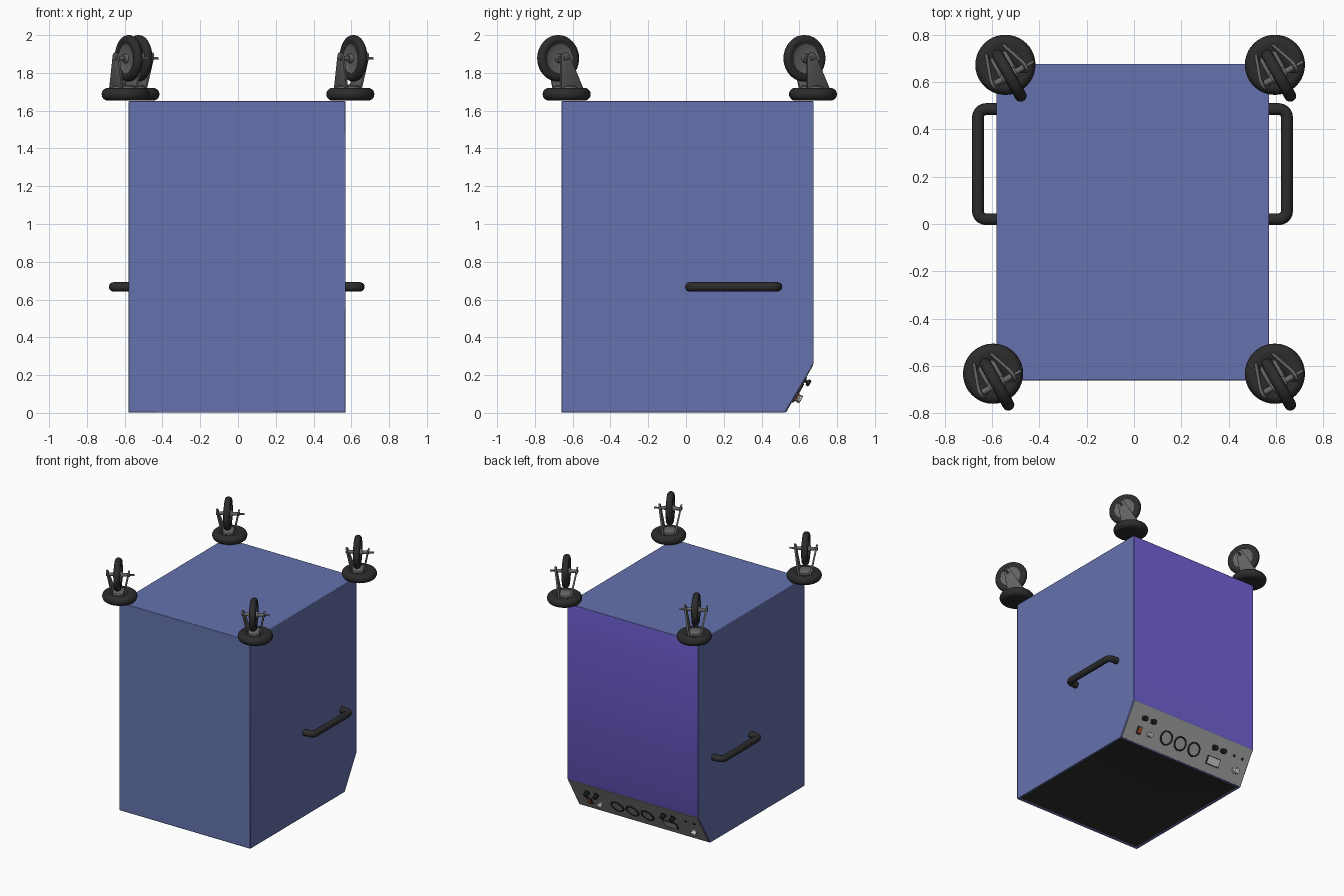
import bpy, bmesh, math
from mathutils import Matrix, Vector

if "Cube" in bpy.data.objects:
    bpy.data.objects.remove(bpy.data.objects["Cube"])


def material(name, rgb):
    m = bpy.data.materials.new(name)
    m.diffuse_color = (*rgb, 1)
    m.use_nodes = True
    m.node_tree.nodes["Principled BSDF"].inputs["Base Color"].default_value = m.diffuse_color
    return m


BLUE = material("cabinet_blue", (0.13, 0.17, 0.42))
PURPLE = material("back_purple", (0.17, 0.12, 0.68))
BLACK = material("black", (0.025, 0.025, 0.025))
STEEL = material("dark_steel", (0.13, 0.13, 0.13))
GREY = material("panel_grey", (0.36, 0.36, 0.36))
SILVER = material("silver", (0.6, 0.6, 0.6))
RED = material("switch_red", (0.5, 0.1, 0.03))


def finish(name, bm, mats, matrix=Matrix(), angle=35):
    bmesh.ops.recalc_face_normals(bm, faces=bm.faces)
    me = bpy.data.meshes.new(name)
    bm.to_mesh(me)
    bm.free()
    ob = bpy.data.objects.new(name, me)
    bpy.context.collection.objects.link(ob)
    for m in mats:
        me.materials.append(m)
    ob.matrix_world = matrix
    bpy.ops.object.select_all(action='DESELECT')
    ob.select_set(True)
    bpy.context.view_layer.objects.active = ob
    bpy.ops.object.shade_smooth_by_angle(angle=math.radians(angle))
    return ob


def lathe(name, profile, mat, matrix=Matrix(), segs=32):
    """Spin (radius, height) points about local z."""
    bm = bmesh.new()
    vs = [bm.verts.new((r, 0, h)) for r, h in profile]
    es = [bm.edges.new(p) for p in zip(vs, vs[1:])]
    bmesh.ops.spin(bm, geom=vs + es, cent=(0, 0, 0), axis=(0, 0, 1),
                   angle=2 * math.pi, steps=segs, use_merge=True)
    bmesh.ops.remove_doubles(bm, verts=bm.verts, dist=1e-5)
    return finish(name, bm, [mat], matrix)


def box(name, size, mat, matrix=Matrix(), bevel=0.0):
    bm = bmesh.new()
    bmesh.ops.create_cube(bm, size=1, matrix=Matrix.Diagonal((*size, 1)))
    if bevel:
        bmesh.ops.bevel(bm, geom=bm.edges, offset=bevel, segments=2, profile=0.5, affect='EDGES')
    return finish(name, bm, [mat], matrix)


def prism(bm, points, shift):
    """Close a planar outline and a shifted copy of it into a solid."""
    a = [bm.verts.new(p) for p in points]
    b = [bm.verts.new(Vector(p) + Vector(shift)) for p in points]
    faces = [bm.faces.new(a), bm.faces.new(b)]
    n = len(a)
    return faces + [bm.faces.new((a[i], a[(i + 1) % n], b[(i + 1) % n], b[i])) for i in range(n)]


# Cabinet: side profile extruded across x, sloped edge low at the back
bm = bmesh.new()
side = [(-0.66, 0), (0.525, 0), (0.675, 0.26), (0.675, 1.65), (-0.66, 1.65)]
faces = prism(bm, [(-0.58, y, z) for y, z in side], (1.15, 0, 0))
bottom, back = faces[2], faces[4]
back.material_index = 1
bmesh.ops.recalc_face_normals(bm, faces=bm.faces)
bmesh.ops.inset_individual(bm, faces=[bottom], thickness=0.025, depth=-0.008)
bottom.material_index = 2
cabinet = finish("cabinet", bm, [BLUE, PURPLE, BLACK])
bev = cabinet.modifiers.new("edge_bevel", 'BEVEL')
bev.width, bev.segments, bev.limit_method = 0.004, 2, 'ANGLE'

# Side handles: bent round bars
for label, wall, out in (("right", 0.56, 0.646), ("left", -0.57, -0.659)):
    c = bpy.data.curves.new(label + "_handle", 'CURVE')
    c.dimensions, c.bevel_depth, c.bevel_resolution, c.use_fill_caps = '3D', 0.025, 4, True
    s = 1 if out > 0 else -1
    path = [(wall, 0.02)]
    for cy, a0, a1 in ((0.055, -90, 0), (0.45, 0, 90)):
        for k in range(6):
            a = math.radians(a0 + (a1 - a0) * k / 5)
            path.append((out - s * 0.035 * (1 - math.cos(a)), cy + 0.035 * math.sin(a)))
    path.append((wall, 0.485))
    sp = c.splines.new('POLY')
    sp.points.add(len(path) - 1)
    for p, (x, y) in zip(sp.points, path):
        p.co = (x, y, 0.667, 1)
    sp.use_smooth = True
    c.materials.append(BLACK)
    bpy.context.collection.objects.link(bpy.data.objects.new(label + "_handle", c))

# Sloped control panel; u runs +x to -x, v runs down the slope
SLOPE = Matrix(((-1, 0, 0), (0, 0.5, 0.866), (0, 0.866, -0.5))).to_4x4()


def on_panel(u, v, lift=0.0):
    p = Vector((0.57 - 1.15 * u, 0.675 - 0.15 * v, 0.26 - 0.26 * v))
    return Matrix.Translation(p) @ SLOPE @ Matrix.Translation((0, 0, lift))


box("control_panel", (1.13, 0.285, 0.01), GREY, on_panel(0.5, 0.5, -0.002))

# Small black knobs on thin stems
for i, u in enumerate((0.125, 0.195, 0.708, 0.778)):
    lathe(f"knob_{i}", [(0, 0), (0.022, 0), (0.022, 0.006), (0.009, 0.008), (0.009, 0.018),
                        (0.018, 0.02), (0.019, 0.032), (0.014, 0.037), (0, 0.037)],
          BLACK, on_panel(u, 0.335), 20)

# Round dials: dark ring around a grey face
for i, u in enumerate((0.334, 0.449, 0.564)):
    lathe(f"dial_ring_{i}", [(0.043, 0.002), (0.045, 0.01), (0.05, 0.012), (0.055, 0.009), (0.056, 0.002)],
          BLACK, on_panel(u, 0.575), 32)
    lathe(f"dial_face_{i}", [(0, 0.006), (0.044, 0.006), (0.044, 0.0)], GREY, on_panel(u, 0.575), 32)

# Indicator dots
for i, u in enumerate((0.875, 0.942)):
    lathe(f"indicator_{i}", [(0, 0.01), (0.007, 0.009), (0.01, 0.005), (0.01, 0)],
          BLACK, on_panel(u, 0.33), 12)

# Silver connectors
for i, (u, r) in enumerate(((0.2, 0.022), (0.916, 0.026))):
    lathe(f"connector_{i}", [(0, 0), (r, 0), (r, 0.008), (r * 0.7, 0.01), (r * 0.7, 0.022),
                             (r * 0.9, 0.025), (r * 0.8, 0.038), (0, 0.04)],
          SILVER, on_panel(u, 0.66), 20)

# Power switch and display
box("switch_frame", (0.04, 0.06, 0.014), BLACK, on_panel(0.116, 0.66, 0.004), 0.002)
box("switch_rocker", (0.028, 0.046, 0.016), RED, on_panel(0.116, 0.66, 0.009), 0.003)
box("display_frame", (0.12, 0.066, 0.012), BLACK, on_panel(0.733, 0.667, 0.004), 0.002)
box("display_face", (0.106, 0.054, 0.012), SILVER, on_panel(0.733, 0.667, 0.006))


def arc(cx, cz, r, a0, a1, n):
    return [(cx + r * math.cos(math.radians(a0 + (a1 - a0) * k / n)),
             cz + r * math.sin(math.radians(a0 + (a1 - a0) * k / n))) for k in range(n + 1)]


def caster(tag, x, y):
    """Swivel wheel pointing up; local x is the rolling direction, local y the axle."""
    base = Matrix.Translation((x, y, 1.65))
    turn = base @ Matrix.Rotation(math.radians(-60.6), 4, 'Z') @ Matrix.Translation((0, -0.008, 0))
    axle = turn @ Matrix.Translation((0.047, 0, 0.227)) @ Matrix.Rotation(math.radians(-90), 4, 'X')
    # Rounded mounting disc
    rim = arc(0.093, 0.037, 0.034, -90, 90, 10)
    lathe(tag + "_mount_disc", [(0, 0.003)] + rim + [(0.075, 0.066), (0, 0.066)], BLACK, base, 40)
    # Swivel cap
    lathe(tag + "_swivel_cap", [(0.0, 0.088), (0.045, 0.086), (0.06, 0.078), (0.066, 0.06)],
          STEEL, turn, 28)
    # Tyre
    half = [(0.078, -0.018), (0.098, -0.025), (0.11, -0.023), (0.119, -0.015), (0.123, -0.005)]
    lathe(tag + "_tyre", half + [(r, -h) for r, h in reversed(half)] + [half[0]], BLACK, axle, 40)
    # Wheel hub
    disc = [(0, -0.034), (0.022, -0.034), (0.026, -0.014), (0.07, -0.012), (0.08, -0.018)]
    lathe(tag + "_wheel_hub", disc + [(r, -h) for r, h in reversed(disc)], STEEL, axle, 32)
    # Axle with a long thin bolt on one side
    lathe(tag + "_axle", [(0, -0.085), (0.013, -0.085), (0.013, 0.085), (0.007, 0.087),
                          (0.007, 0.118), (0, 0.118)], STEEL, axle, 14)
    # Fork: two tapered arms splaying outwards
    bm = bmesh.new()
    outline = [(-0.085, 0.06), (0.055, 0.06)] + arc(0.047, 0.232, 0.027, -5, 160, 8)
    for s in (1, -1):
        pts = [(px, s * (0.034 + (pz - 0.06) * 0.2), pz) for px, pz in outline]
        prism(bm, pts, (0, s * 0.013, 0))
    bmesh.ops.bevel(bm, geom=bm.edges, offset=0.003, segments=2, profile=0.5, affect='EDGES')
    finish(tag + "_fork", bm, [STEEL], turn)


for tag, x, y in (("front_left", -0.595, -0.632), ("front_right", 0.595, -0.632),
                  ("back_left", -0.543, 0.672), ("back_right", 0.595, 0.672)):
    caster(tag + "_caster", x, y)
